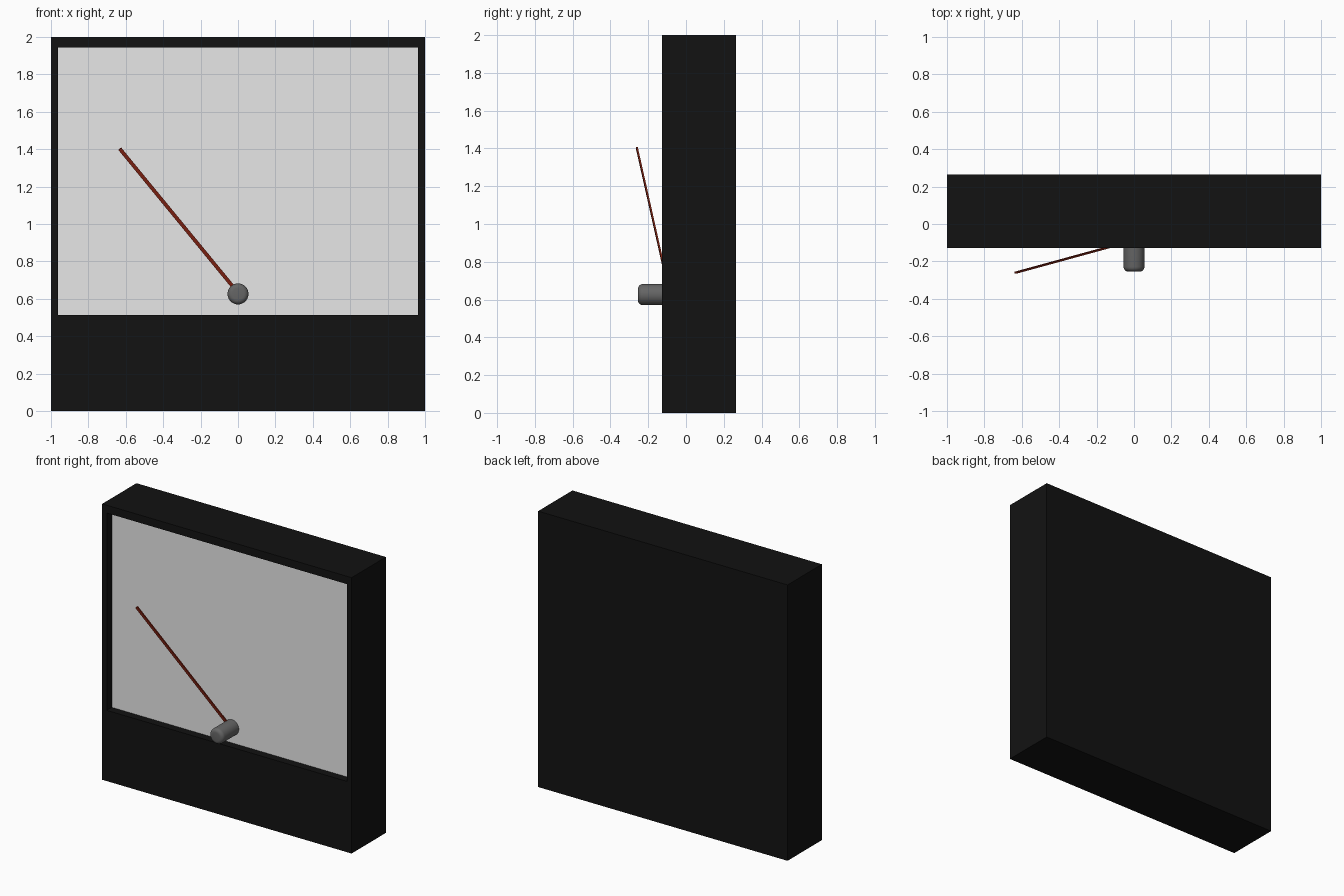
import bpy, bmesh, math
from mathutils import Vector, Matrix

if "Cube" in bpy.data.objects:
    bpy.data.objects.remove(bpy.data.objects["Cube"])


def material(name, rgb):
    m = bpy.data.materials.new(name)
    m.diffuse_color = (*rgb, 1)
    m.use_nodes = True
    m.node_tree.nodes["Principled BSDF"].inputs["Base Color"].default_value = m.diffuse_color
    return m


BLACK = material("black_case", (0.006, 0.006, 0.006))
WHITE = material("pale_dial", (0.8, 0.8, 0.8))
GREY = material("grey_metal", (0.13, 0.13, 0.13))
RED = material("dark_red", (0.22, 0.016, 0.006))


def finish(bm, name, mats):
    bmesh.ops.recalc_face_normals(bm, faces=bm.faces)
    mesh = bpy.data.meshes.new(name)
    bm.to_mesh(mesh)
    bm.free()
    for m in mats:
        mesh.materials.append(m)
    obj = bpy.data.objects.new(name, mesh)
    bpy.context.collection.objects.link(obj)
    return obj


def skin(bm, loops):
    """Join successive loops of points and cap both ends; return the end caps."""
    rings = [[bm.verts.new(p) for p in loop] for loop in loops]
    n = len(rings[0])
    for a, b in zip(rings, rings[1:]):
        for i in range(n):
            j = (i + 1) % n
            bm.faces.new((a[i], a[j], b[j], b[i]))
    return bm.faces.new(rings[0]), bm.faces.new(rings[-1])


def rect(w, z0, z1, y):
    return [(-w, y, z0), (w, y, z0), (w, y, z1), (-w, y, z1)]


FRONT, BACK, DIAL = -0.127, 0.265, -0.07

# Case with a recessed dial on the front
bm = bmesh.new()
_, dial = skin(bm, [rect(1, 0, 2, BACK), rect(1, 0, 2, FRONT),
                    rect(0.963, 0.513, 1.943, FRONT), rect(0.963, 0.513, 1.943, DIAL)])
dial.material_index = 1
finish(bm, "case", [BLACK, WHITE])

# Round pivot knob with a softened front edge
R, ZC, TIP, BEVEL = 0.056, 0.626, -0.254, 0.025
profile = [(R, DIAL)]
for k in range(6):
    a = math.radians(18 * k)
    profile.append((R - BEVEL + BEVEL * math.cos(a), TIP + BEVEL - BEVEL * math.sin(a)))
bm = bmesh.new()
skin(bm, [[(r * math.cos(math.tau * i / 32), y, ZC + r * math.sin(math.tau * i / 32))
           for i in range(32)] for r, y in profile])
knob = finish(bm, "pivot_knob", [GREY])
bpy.context.view_layer.objects.active = knob
knob.select_set(True)
bpy.ops.object.shade_smooth_by_angle(angle=math.radians(35))

# Thin flat needle leaning forward towards its tip
start, end = Vector((0.0, -0.087, 0.632)), Vector((-0.632, -0.26, 1.402))
axis = (end - start).normalized()
side = axis.cross(Vector((0, 1, 0))).normalized()
thick = axis.cross(side)
frame = Matrix((side, thick, axis)).transposed().to_4x4()
bm = bmesh.new()
bmesh.ops.create_cube(bm, size=1)
bmesh.ops.scale(bm, vec=(0.02, 0.009, (end - start).length), verts=bm.verts)
bmesh.ops.transform(bm, matrix=Matrix.Translation((start + end) / 2) @ frame, verts=bm.verts)
finish(bm, "needle", [RED])
